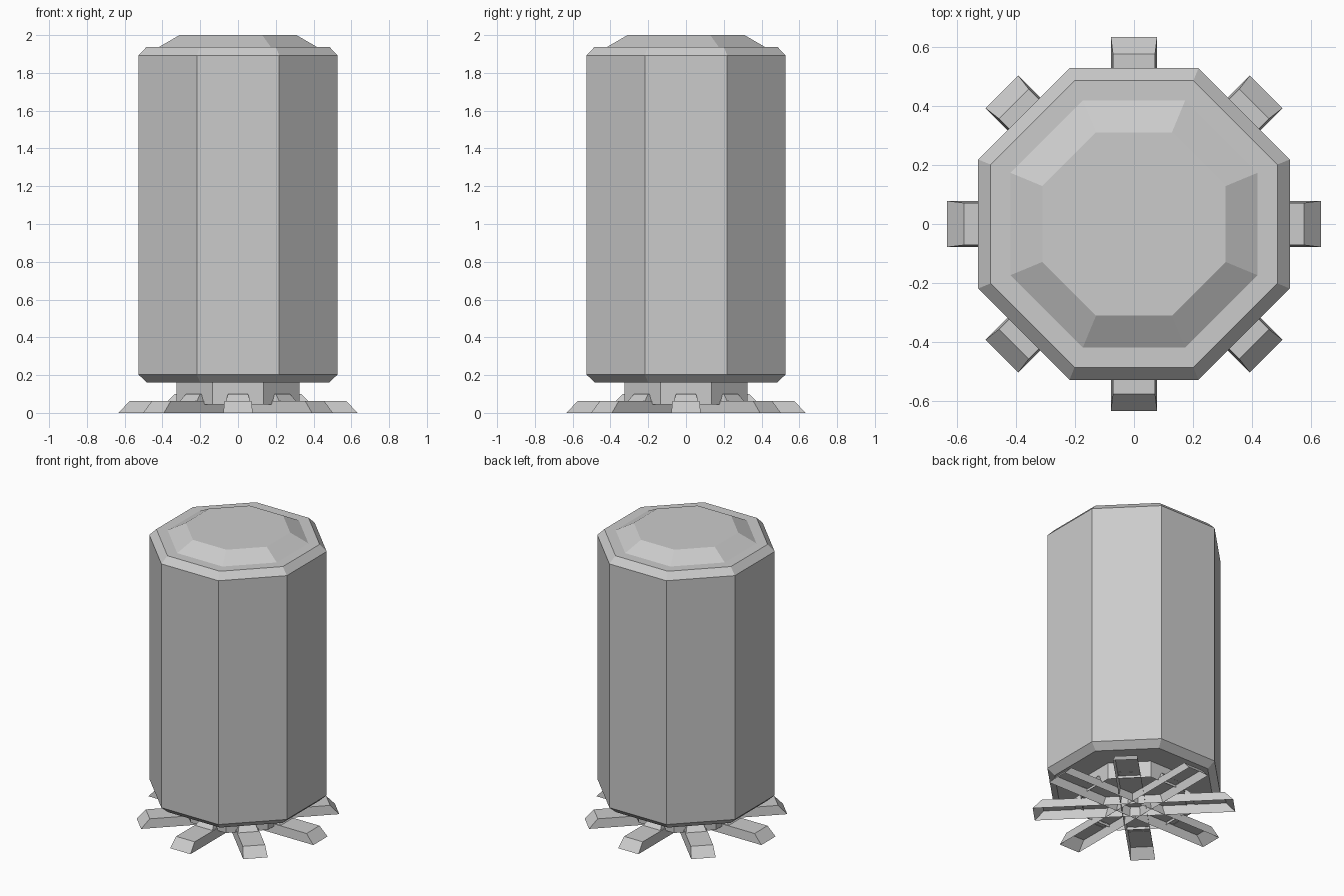
import bpy, math
from mathutils import Matrix

if "Cube" in bpy.data.objects:
    bpy.data.objects.remove(bpy.data.objects["Cube"])


def make(name, verts, faces):
    me = bpy.data.meshes.new(name)
    me.from_pydata(verts, [], faces)
    me.update()
    ob = bpy.data.objects.new(name, me)
    bpy.context.collection.objects.link(ob)
    return ob


def octagon_loft(name, profile, bottom=True, top=True):
    """Stack of octagons from (apothem, z) pairs, flats facing the axes."""
    verts, faces = [], []
    for apothem, z in profile:
        r = apothem / math.cos(math.pi / 8)
        for i in range(8):
            a = math.pi / 8 + i * math.pi / 4
            verts.append((r * math.cos(a), r * math.sin(a), z))
    for k in range(len(profile) - 1):
        for i in range(8):
            j = (i + 1) % 8
            faces.append((k * 8 + i, k * 8 + j, k * 8 + 8 + j, k * 8 + 8 + i))
    if bottom:
        faces.append(tuple(range(7, -1, -1)))
    if top:
        n = len(verts) - 8
        faces.append(tuple(range(n, n + 8)))
    return make(name, verts, faces)


def open_block(name, x0, x1, w, top_x0, top_x1, top_w, z0, z1, angle):
    """Tapered block along x without a bottom, turned about z."""
    verts = [(x0, -w, z0), (x1, -w, z0), (x1, w, z0), (x0, w, z0),
             (top_x0, -top_w, z1), (top_x1, -top_w, z1),
             (top_x1, top_w, z1), (top_x0, top_w, z1)]
    faces = [(4, 5, 6, 7)] + [(i, (i + 1) % 4, (i + 1) % 4 + 4, i + 4) for i in range(4)]
    ob = make(name, verts, faces)
    ob.data.transform(Matrix.Rotation(angle, 4, 'Z'))
    return ob


# Main drum with chamfered rims
octagon_loft("drum_body", [(0.482, 0.16), (0.527, 0.203), (0.527, 1.892), (0.485, 1.937)])
# Raised bevelled lid
octagon_loft("lid", [(0.42, 1.936), (0.31, 2.0)], bottom=False)
# Narrow neck under the drum, open below
octagon_loft("neck", [(0.325, 0.045), (0.325, 0.162)], bottom=False, top=False)

# Four crossing bars give eight feet
for i in range(4):
    open_block(f"foot_bar_{i + 1}", -0.632, 0.632, 0.078,
               -0.575, 0.575, 0.071, 0.0, 0.062, i * math.pi / 4)

# Small bracket where each foot meets the neck
for i in range(8):
    open_block(f"foot_bracket_{i + 1}", 0.32, 0.375, 0.066,
               0.32, 0.335, 0.052, 0.06, 0.1, i * math.pi / 4)
